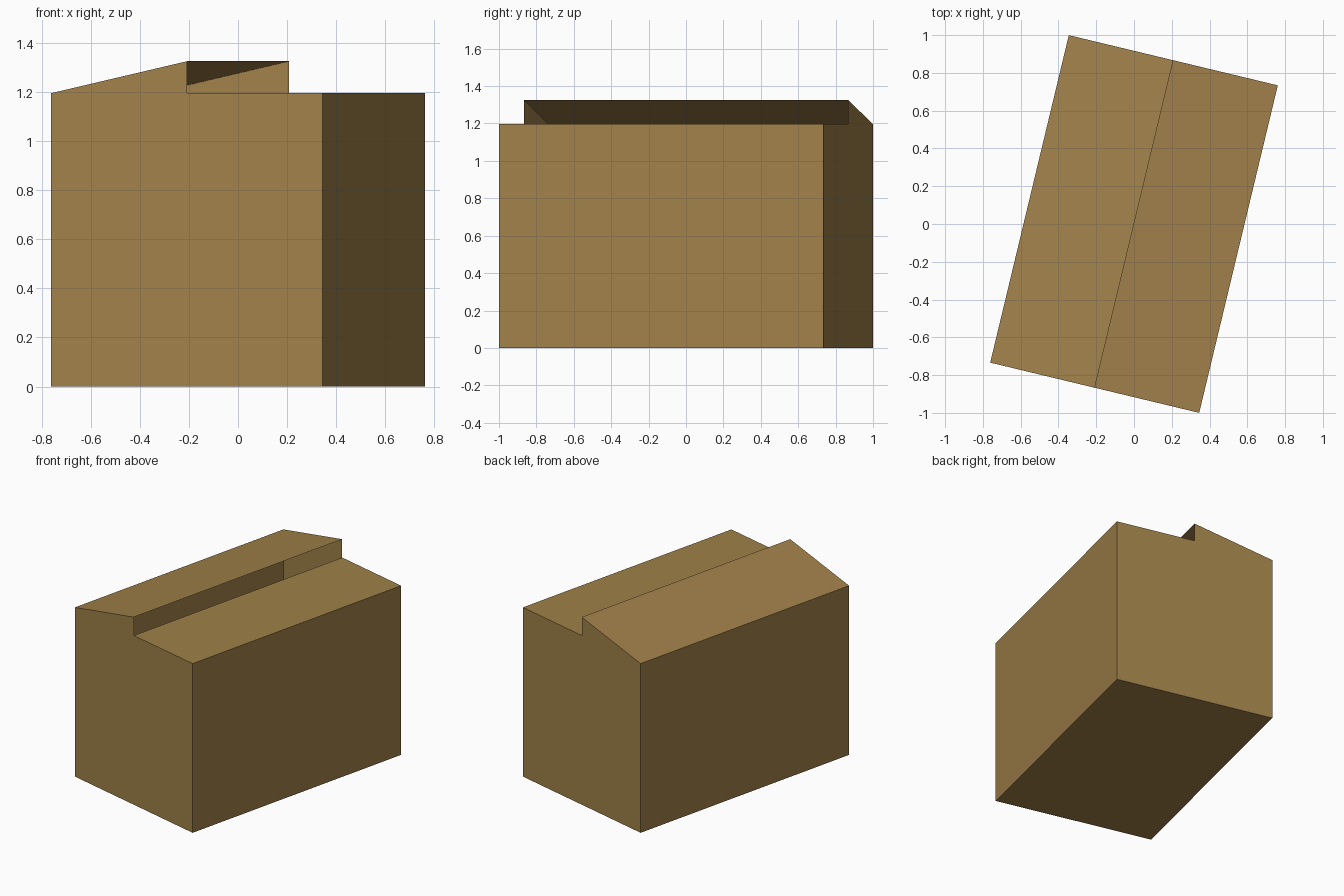
import bpy
import bmesh
from math import radians
from mathutils import Matrix

cube = bpy.data.objects.get("Cube")
if cube:
    bpy.data.objects.remove(cube, do_unlink=True)

# Single tan colour
tan = bpy.data.materials.new("tan")
tan.use_nodes = True
colour = (0.35, 0.217, 0.067, 1)
tan.diffuse_color = colour
tan.node_tree.nodes["Principled BSDF"].inputs["Base Color"].default_value = colour

HALF_W, HALF_L = 0.569, 0.8915
EAVE, RIDGE = 1.196, 1.326
TURN = radians(-13.5)

# Gable outline, from ridge round to the inner edge of the flat roof
profile = [(0, RIDGE), (-HALF_W, EAVE), (-HALF_W, 0),
           (HALF_W, 0), (HALF_W, EAVE), (0, EAVE)]

bm = bmesh.new()
front = [bm.verts.new((x, -HALF_L, z)) for x, z in profile]
back = [bm.verts.new((x, HALF_L, z)) for x, z in profile]

# Gable walls
bm.faces.new(front)
bm.faces.new(back[::-1])

# Sloped roof, side walls, floor and flat roof; the step under the ridge stays open
for i in range(len(profile) - 1):
    bm.faces.new((front[i + 1], front[i], back[i], back[i + 1]))

bm.transform(Matrix.Rotation(TURN, 4, "Z"))
bm.normal_update()

# Make every face point out of the hollow shell
floor = min(bm.faces, key=lambda f: f.calc_center_median().z)
if floor.normal.z > 0:
    bmesh.ops.reverse_faces(bm, faces=bm.faces[:])

mesh = bpy.data.meshes.new("building_shell")
bm.to_mesh(mesh)
bm.free()
mesh.materials.append(tan)
shell = bpy.data.objects.new("building_shell", mesh)
bpy.context.collection.objects.link(shell)
